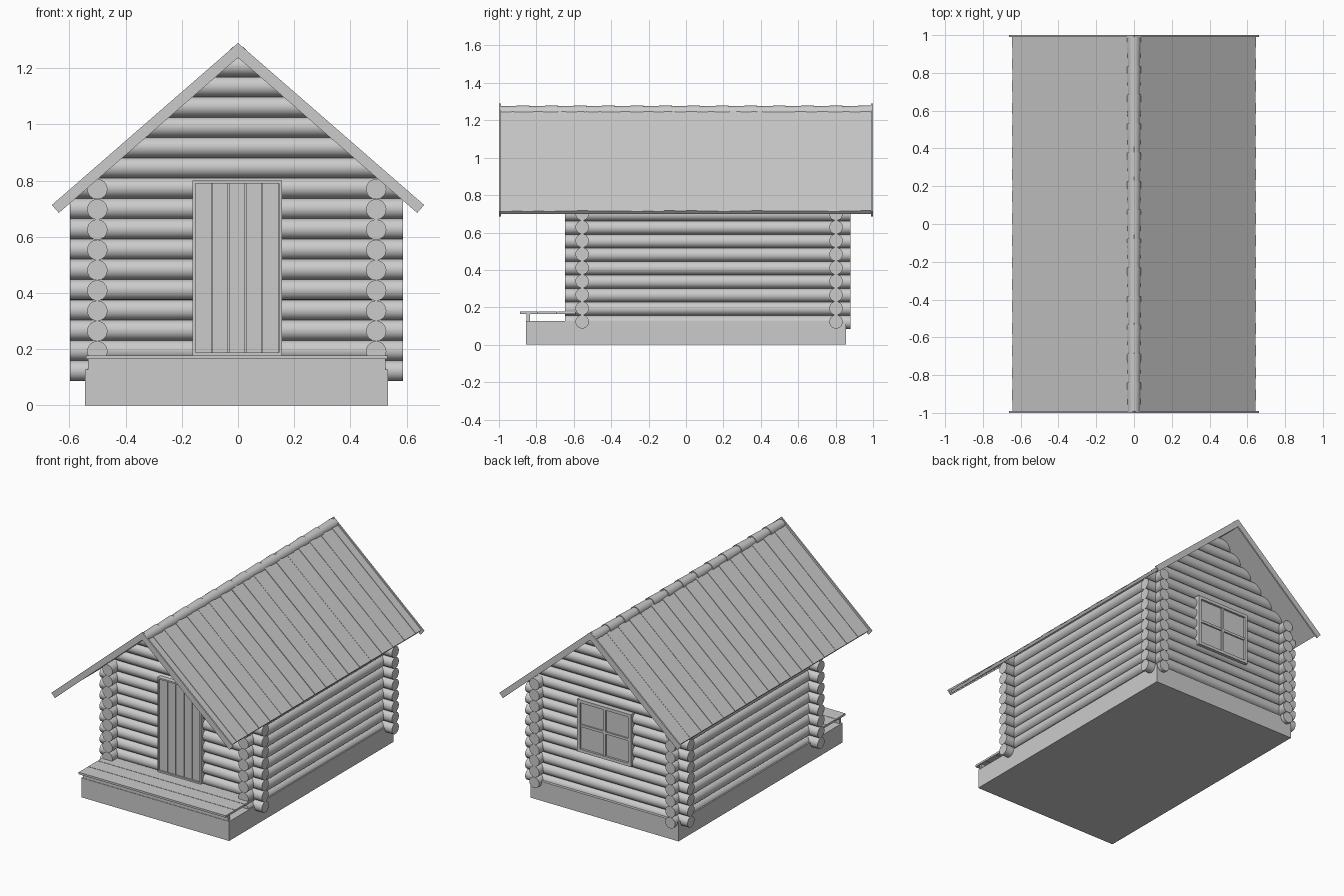
import bpy, bmesh, math, random
from mathutils import Matrix, Vector

if "Cube" in bpy.data.objects:
    bpy.data.objects.remove(bpy.data.objects["Cube"])

random.seed(4)
PITCH = math.atan(0.868)
STEP, R = 0.0722, 0.0362
Z0, CX = 0.123, -0.005


def finish(name, bm, smooth=False, mirror=False):
    bmesh.ops.recalc_face_normals(bm, faces=bm.faces)
    me = bpy.data.meshes.new(name)
    bm.to_mesh(me)
    bm.free()
    ob = bpy.data.objects.new(name, me)
    bpy.context.collection.objects.link(ob)
    if mirror:
        ob.modifiers.new("mirror", "MIRROR")
    if smooth:
        bpy.ops.object.select_all(action='DESELECT')
        ob.select_set(True)
        bpy.context.view_layer.objects.active = ob
        bpy.ops.object.shade_smooth_by_angle(angle=math.radians(40))
    return ob


def add_box(bm, x0, x1, y0, y1, z0, z1, m=Matrix()):
    t = Matrix.Translation(((x0 + x1) / 2, (y0 + y1) / 2, (z0 + z1) / 2))
    s = Matrix.Diagonal((x1 - x0, y1 - y0, z1 - z0, 1))
    bmesh.ops.create_cube(bm, size=1, matrix=m @ t @ s)


def boxes(name, *dims):
    bm = bmesh.new()
    for d in dims:
        add_box(bm, *d)
    return finish(name, bm)


def add_log(bm, center, length, axis, r1=R, r2=R, seg=24):
    rot = Matrix.Rotation(math.pi / 2, 4, 'Y' if axis == 'X' else 'X')
    bmesh.ops.create_cone(bm, cap_ends=True, segments=seg, radius1=r1, radius2=r2,
                          depth=length, matrix=Matrix.Translation(center) @ rot)


def cut(bm, co, no):
    bmesh.ops.bisect_plane(bm, geom=bm.verts[:] + bm.edges[:] + bm.faces[:],
                           plane_co=co, plane_no=no, clear_outer=True)
    bmesh.ops.holes_fill(bm, edges=[e for e in bm.edges if e.is_boundary], sides=0)


# Foundation slab
boxes("foundation", (CX - 0.54, CX + 0.54, -0.856, 0.856, 0, 0.128))

# Gable walls: stacked logs trimmed to the roof slope
for name, y in (("front_wall_logs", -0.555), ("back_wall_logs", 0.802)):
    bm = bmesh.new()
    for k in range(16):
        add_log(bm, (CX, y, Z0 + k * STEP), 1.186, 'X')
    for s in (1, -1):
        cut(bm, (0, 0, 1.25), (s * math.sin(PITCH), 0, math.cos(PITCH)))
    finish(name, bm, smooth=True)

# Side walls
for name, x in (("left_wall_logs", -0.501), ("right_wall_logs", 0.492)):
    bm = bmesh.new()
    for k in range(10):
        add_log(bm, (x, 0.117, Z0 - 0.003 + k * STEP), 1.527, 'Y')
    finish(name, bm, smooth=True)

# Roof planks running down the slope, slightly uneven
bm = bmesh.new()
n = 34
w = 1.984 / n
for i in range(n):
    y = -0.992 + i * w
    lift = (0.003 if i % 2 else 0) + random.uniform(-0.001, 0.001)
    m = Matrix.Translation((0, 0, 1.275)) @ Matrix.Rotation(PITCH, 4, 'Y')
    add_box(bm, 0, 0.854, y, y + w, -0.02, lift - 0.002, m)
cut(bm, (0, 0, 0), (-1, 0, 0))
finish("roof_planks", bm, mirror=True)

# Barge boards on both gable ends
bm = bmesh.new()
for y0, y1 in ((-1, -0.99), (0.99, 1)):
    prof = ((0, 1.29), (0.663, 0.713), (0.638, 0.685), (0, 1.238))
    f = bm.faces.new([bm.verts.new((x, y0, z)) for x, z in prof])
    ext = bmesh.ops.extrude_face_region(bm, geom=[f], use_keep_orig=True)
    for v in ext["geom"]:
        if isinstance(v, bmesh.types.BMVert):
            v.co.y = y1
finish("barge_boards", bm, mirror=True)

# Ridge caps: overlapping tapered half rounds
bm = bmesh.new()
n = 13
w = 1.98 / n
for i in range(n):
    add_log(bm, (0, -0.99 + (i + 0.5) * w, 1.243), w, 'Y', 0.037, 0.032)
cut(bm, (0, 0, 1.243), (0, 0, -1))
finish("ridge_caps", bm, smooth=True)

# Porch deck boards and front beam
deck = [(CX - 0.537, CX + 0.537, -0.888 + i * 0.1, -0.791 + i * 0.1, 0.165, 0.178)
        for i in range(3)]
boxes("porch_deck", *deck)
boxes("porch_beam", (CX - 0.53, CX + 0.53, -0.853, -0.835, 0.128, 0.165))

# Door with plank panel and thin frame
boxes("door_planks", *[(-0.152 + i * 0.06, -0.095 + i * 0.06, -0.6, -0.55, 0.188, 0.79)
                       for i in range(5)])
boxes("door_backing", (-0.15, 0.146, -0.593, -0.55, 0.188, 0.79))
boxes("door_frame", (-0.162, -0.152, -0.61, -0.53, 0.178, 0.8),
      (0.146, 0.156, -0.61, -0.53, 0.178, 0.8),
      (-0.152, 0.146, -0.61, -0.53, 0.79, 0.8),
      (-0.152, 0.146, -0.61, -0.53, 0.178, 0.188))

# Back window: glass, frame and crossing bars
boxes("window_glass", (-0.185, 0.185, 0.79, 0.842, 0.405, 0.735))
boxes("window_frame", (-0.196, -0.176, 0.79, 0.856, 0.397, 0.742),
      (0.176, 0.196, 0.79, 0.856, 0.397, 0.742),
      (-0.176, 0.176, 0.79, 0.856, 0.397, 0.417),
      (-0.176, 0.176, 0.79, 0.856, 0.722, 0.742))
boxes("window_bars", (-0.008, 0.008, 0.8, 0.852, 0.417, 0.722),
      (-0.176, 0.176, 0.8, 0.851, 0.562, 0.578))
